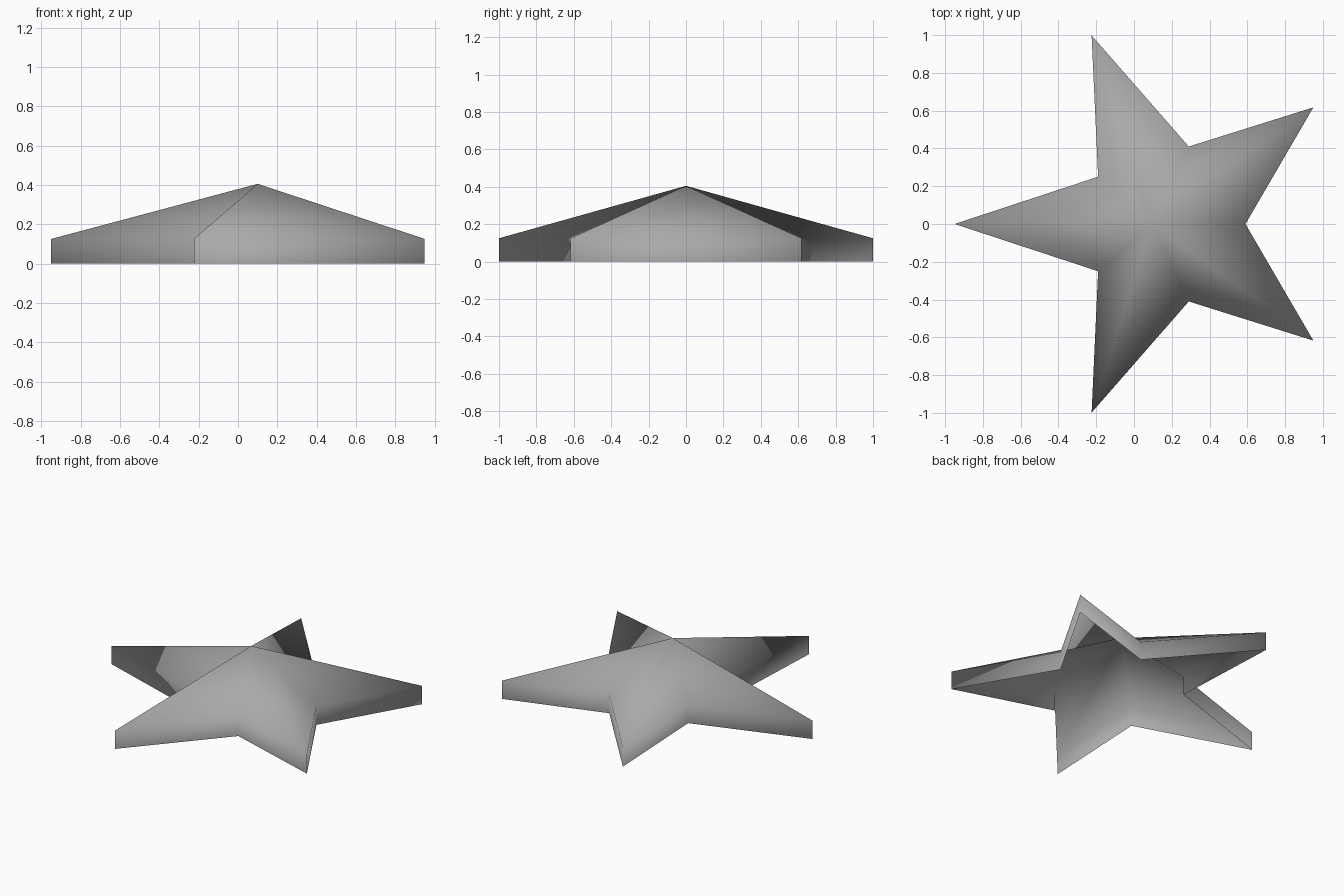
import bpy
import bmesh
from math import radians, cos, sin
from mathutils import Vector

cube = bpy.data.objects.get("Cube")
if cube:
    bpy.data.objects.remove(cube, do_unlink=True)

CENTRE_X, TIP_RADIUS = 0.1, 1.05
RIM, PEAK = 0.125, 0.405

grey = bpy.data.materials.new("plain grey")
grey.use_nodes = True
colour = (0.4, 0.4, 0.4, 1)
grey.diffuse_color = colour
grey.node_tree.nodes["Principled BSDF"].inputs["Base Color"].default_value = colour


def tip(degrees):
    a = radians(degrees)
    return (CENTRE_X + TIP_RADIUS * cos(a), TIP_RADIUS * sin(a))


# Half outline from the +x notch to the -x tip, then reflected across y
half = [(0.59, 0), tip(36), (0.29, 0.41), tip(108), (-0.19, 0.25), tip(180)]
outline = half + [(x, -y) for x, y in reversed(half[1:-1])]

# Open-bottomed star: upright rim walls and a roof rising to one peak
bm = bmesh.new()
low = [bm.verts.new((x, y, 0)) for x, y in outline]
high = [bm.verts.new((x, y, RIM)) for x, y in outline]
peak = bm.verts.new((CENTRE_X, 0, PEAK))
for i in range(len(outline)):
    j = (i + 1) % len(outline)
    bm.faces.new((low[i], low[j], high[j], high[i]))
    bm.faces.new((high[i], high[j], peak))
for face in bm.faces:
    face.smooth = True

mesh = bpy.data.meshes.new("star_shell")
bm.to_mesh(mesh)
bm.free()
mesh.materials.append(grey)
star = bpy.data.objects.new("star_shell", mesh)
bpy.context.collection.objects.link(star)
